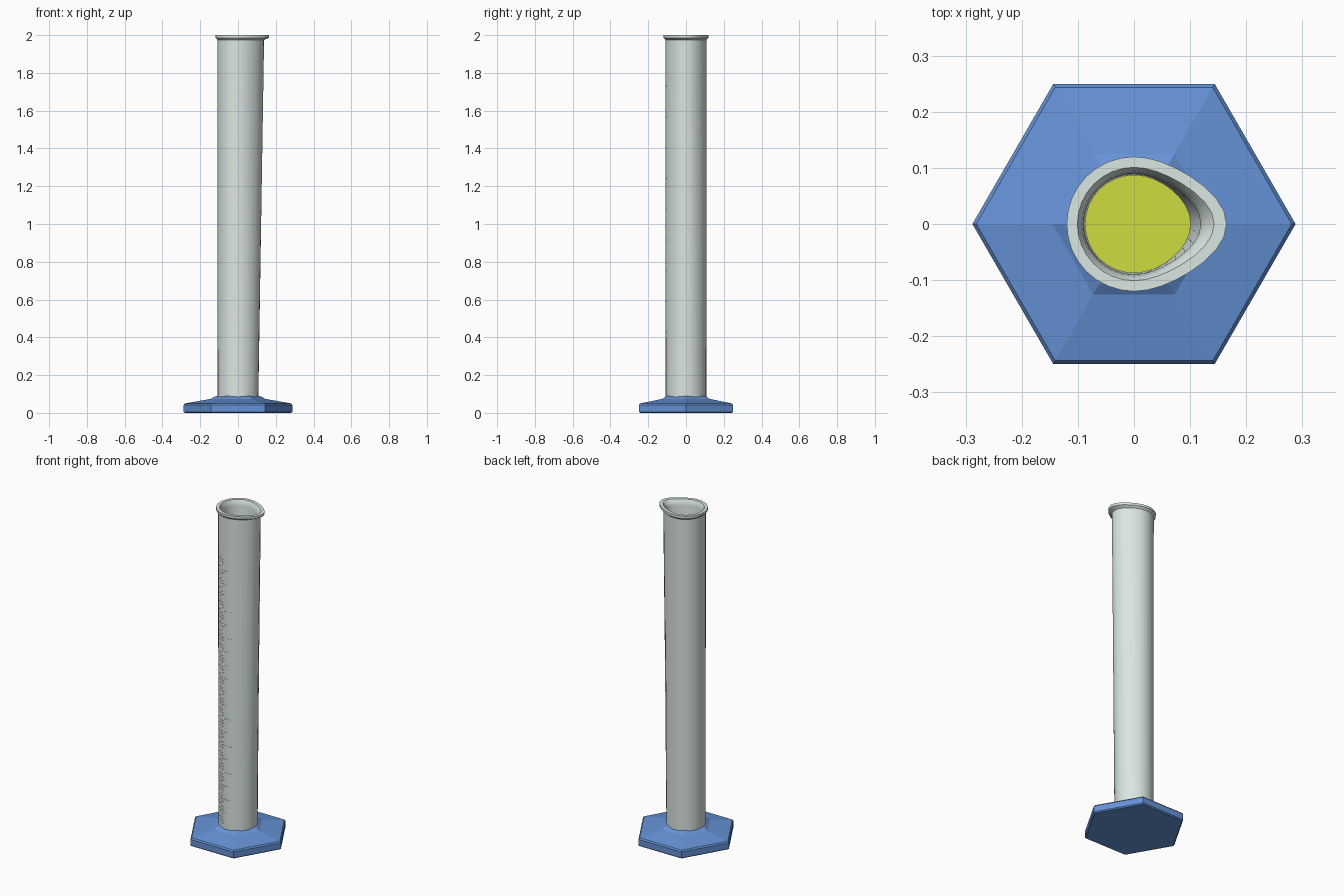
import bpy, bmesh
from math import cos, sin, pi, radians

if "Cube" in bpy.data.objects:
    bpy.data.objects.remove(bpy.data.objects["Cube"])


def material(name, rgb):
    m = bpy.data.materials.new(name)
    m.diffuse_color = (*rgb, 1)
    m.use_nodes = True
    m.node_tree.nodes["Principled BSDF"].inputs["Base Color"].default_value = m.diffuse_color
    return m


BLUE = material("blue_plastic", (0.13, 0.29, 0.68))
GLASS = material("pale_glass", (0.70, 0.79, 0.76))
YELLOW = material("yellow_liquid", (0.62, 0.72, 0.05))
MARK = material("pale_marking", (0.80, 0.83, 0.72))


def loft(name, rings, mat, smooth=None, close_caps=True):
    """Skin a list of equal-length point rings."""
    bm = bmesh.new()
    vs = [[bm.verts.new(p) for p in r] for r in rings]
    n = len(rings[0])
    for a, b in zip(vs, vs[1:]):
        for i in range(n):
            j = (i + 1) % n
            bm.faces.new((a[i], a[j], b[j], b[i]))
    if close_caps:
        bm.faces.new(vs[0][::-1])
        bm.faces.new(vs[-1])
    bmesh.ops.recalc_face_normals(bm, faces=bm.faces)
    me = bpy.data.meshes.new(name)
    bm.to_mesh(me)
    bm.free()
    me.materials.append(mat)
    ob = bpy.data.objects.new(name, me)
    bpy.context.collection.objects.link(ob)
    if smooth:
        bpy.ops.object.select_all(action='DESELECT')
        bpy.context.view_layer.objects.active = ob
        ob.select_set(True)
        bpy.ops.object.shade_smooth_by_angle(angle=radians(smooth))
    return ob


def ring(r, z, n=32, spout=0.0):
    """Circle whose +x side is drawn out into a pouring spout."""
    pts = []
    for i in range(n):
        a = 2 * pi * i / n
        pts.append((r * cos(a) + spout * max(0, cos(a)) ** 3, r * sin(a), z))
    return pts


# Hexagonal foot with a shallow slope and a collar around the tube
foot = [(0.281, 0), (0.288, 0.006), (0.288, 0.042), (0.281, 0.05),
        (0.145, 0.074), (0.125, 0.085), (0.105, 0.092)]
loft("base", [ring(r, z, 6) for r, z in foot], BLUE)

# Tube: outer wall, flared lip, inner wall and floor
profile = [(0.108, 0.05, 0), (0.108, 0.10, 0), (0.109, 1.975, 0.029),
           (0.120, 1.986, 0.044), (0.120, 2.0, 0.045),
           (0.101, 2.0, 0.042), (0.093, 1.985, 0.034), (0.090, 1.965, 0.029),
           (0.088, 0.10, 0)]
loft("tube", [ring(r, z, 32, s) for r, z, s in profile], GLASS, 30)

# Liquid column
LEVEL = 1.0
loft("liquid", [ring(0.0875, 0.101), ring(0.0875, LEVEL, 32, 0.029 * 0.48)],
     YELLOW, 30)


# Graduation marks: thin curved strips hugging the front of the tube
bm = bmesh.new()
STEP, Z0, R = 0.0163, 0.10, 0.1095
for k in range(1, 101):
    z = Z0 + STEP * k
    x1 = 0.03 if k % 10 == 0 else (0.005 if k % 5 == 0 else -0.02)
    x0, h, segs = -0.06, 0.002, 5
    prev = None
    for i in range(segs + 1):
        x = x0 + (x1 - x0) * i / segs
        y = -(R * R - x * x) ** 0.5
        inner = y + 0.003
        cur = [bm.verts.new(p) for p in
               ((x, inner, z - h), (x, y, z - h), (x, y, z + h), (x, inner, z + h))]
        if prev:
            for q in range(4):
                w = (q + 1) % 4
                bm.faces.new((prev[q], prev[w], cur[w], cur[q]))
        if i in (0, segs):
            bm.faces.new(cur)
        prev = cur
bmesh.ops.recalc_face_normals(bm, faces=bm.faces)
me = bpy.data.meshes.new("graduation_marks")
bm.to_mesh(me)
bm.free()
me.materials.append(MARK)
bpy.context.collection.objects.link(bpy.data.objects.new("graduation_marks", me))
